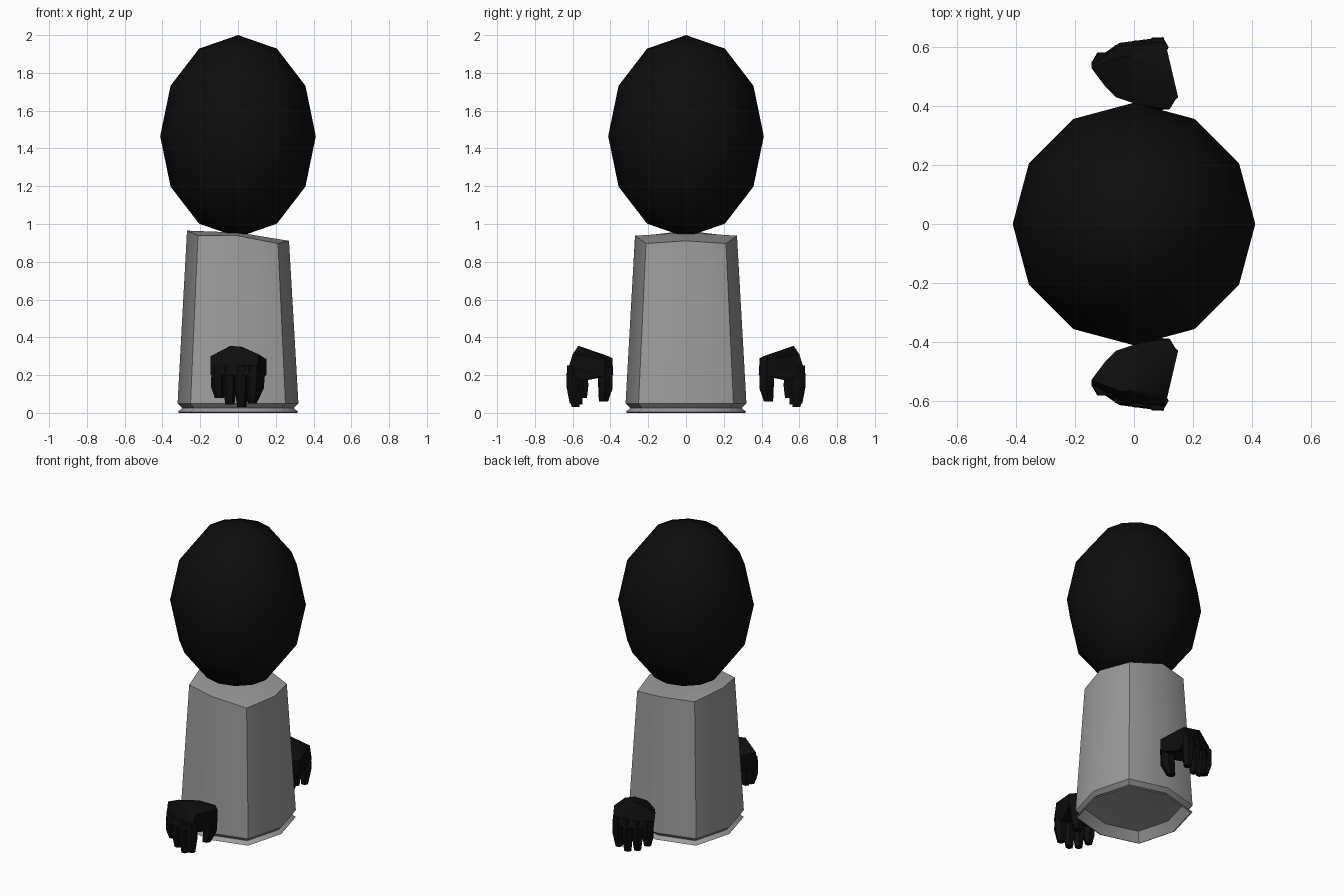
import bpy, bmesh, math
from mathutils import Vector

if "Cube" in bpy.data.objects:
    bpy.data.objects.remove(bpy.data.objects["Cube"])


def material(name, r, g, b):
    m = bpy.data.materials.new(name)
    m.diffuse_color = (r, g, b, 1)
    m.use_nodes = True
    m.node_tree.nodes["Principled BSDF"].inputs["Base Color"].default_value = m.diffuse_color
    return m


GREY = material("cloth grey", 0.33, 0.33, 0.33)
BLACK = material("soft black", 0.004, 0.004, 0.004)


def finish(bm, name, mat, angle):
    bmesh.ops.recalc_face_normals(bm, faces=bm.faces[:])
    me = bpy.data.meshes.new(name)
    bm.to_mesh(me)
    bm.free()
    me.materials.append(mat)
    ob = bpy.data.objects.new(name, me)
    bpy.context.collection.objects.link(ob)
    bpy.ops.object.select_all(action='DESELECT')
    ob.select_set(True)
    bpy.context.view_layer.objects.active = ob
    bpy.ops.object.shade_smooth_by_angle(angle=math.radians(angle))
    return ob


# Head: coarse stretched sphere
bm = bmesh.new()
bmesh.ops.create_uvsphere(bm, u_segments=12, v_segments=6, radius=1)
for v in bm.verts:
    v.co = Vector((v.co.x * 0.412, v.co.y * 0.412, 1.465 + v.co.z * 0.535))
finish(bm, "head", BLACK, 80)

# Body: eight-sided tapered tube, slanted top, flared hem, hollow underside
bm = bmesh.new()
profile = [(0.27, 0.938), (0.32, 0.05), (0.295, 0.025), (0.32, 0.005),
           (0.31, 0.0), (0.27, 0.06)]
rings = []
for i, (r, z) in enumerate(profile):
    ring = []
    for k in range(8):
        a = k * math.pi / 4
        rad = r * (1.11 if k % 2 else 1.0)
        x, y = rad * math.cos(a), rad * math.sin(a)
        zz = z - 0.1 * x - (0.02 if k % 2 else 0) if i == 0 else z
        ring.append(bm.verts.new((x, y, zz)))
    rings.append(ring)
for a, b in zip(rings, rings[1:]):
    for k in range(8):
        n = (k + 1) % 8
        bm.faces.new((a[k], a[n], b[n], b[k]))
for ring, z in ((rings[0], 0.955), (rings[-1], 0.08)):
    c = bm.verts.new((0, 0, z))
    for k in range(8):
        bm.faces.new((ring[k], ring[(k + 1) % 8], c))
finish(bm, "body", GREY, 40)


# Hands: hulls for palm, four fingers and thumb
def hull(bm, pts):
    vs = [bm.verts.new(p) for p in pts]
    res = bmesh.ops.convex_hull(bm, input=vs)
    bad = {g for g in res["geom_interior"] + res["geom_unused"]
           if isinstance(g, bmesh.types.BMVert)}
    bmesh.ops.delete(bm, geom=list(bad), context='VERTS')


def digit(bm, stations):
    pts = []
    for x, y, z, r in stations:
        for k in range(6):
            a = k * math.pi / 3
            pts.append((x + r * math.cos(a), y + r * math.sin(a), z))
    hull(bm, pts)


PALM = [(-.04, .57, .355), (.02, .56, .35), (0, .41, .30), (-.145, .53, .30),
        (-.10, .47, .29), (.11, .60, .31), (.15, .43, .285), (.105, .39, .29),
        (-.06, .43, .28), (-.05, .615, .20), (.10, .635, .20), (-.145, .55, .20),
        (-.10, .49, .18), (.11, .54, .17), (.15, .43, .20), (.09, .385, .20),
        (0, .41, .20), (0, .49, .18)]
FINGERS = [(-.105, .55, .08), (-.045, .575, .045), (.02, .59, .03), (.08, .60, .05)]

for side, name in ((1, "left_hand"), (-1, "right_hand")):
    bm = bmesh.new()
    hull(bm, PALM)
    for x, y, tip in FINGERS:
        digit(bm, [(x, y, .25, .035), (x, y, .14, .038), (x * .95, y - .005, tip, .024)])
    digit(bm, [(.10, .43, .24, .045), (.095, .425, .13, .042), (.075, .437, .06, .028)])
    for v in bm.verts:
        v.co.y *= side
    finish(bm, name, BLACK, 45)
